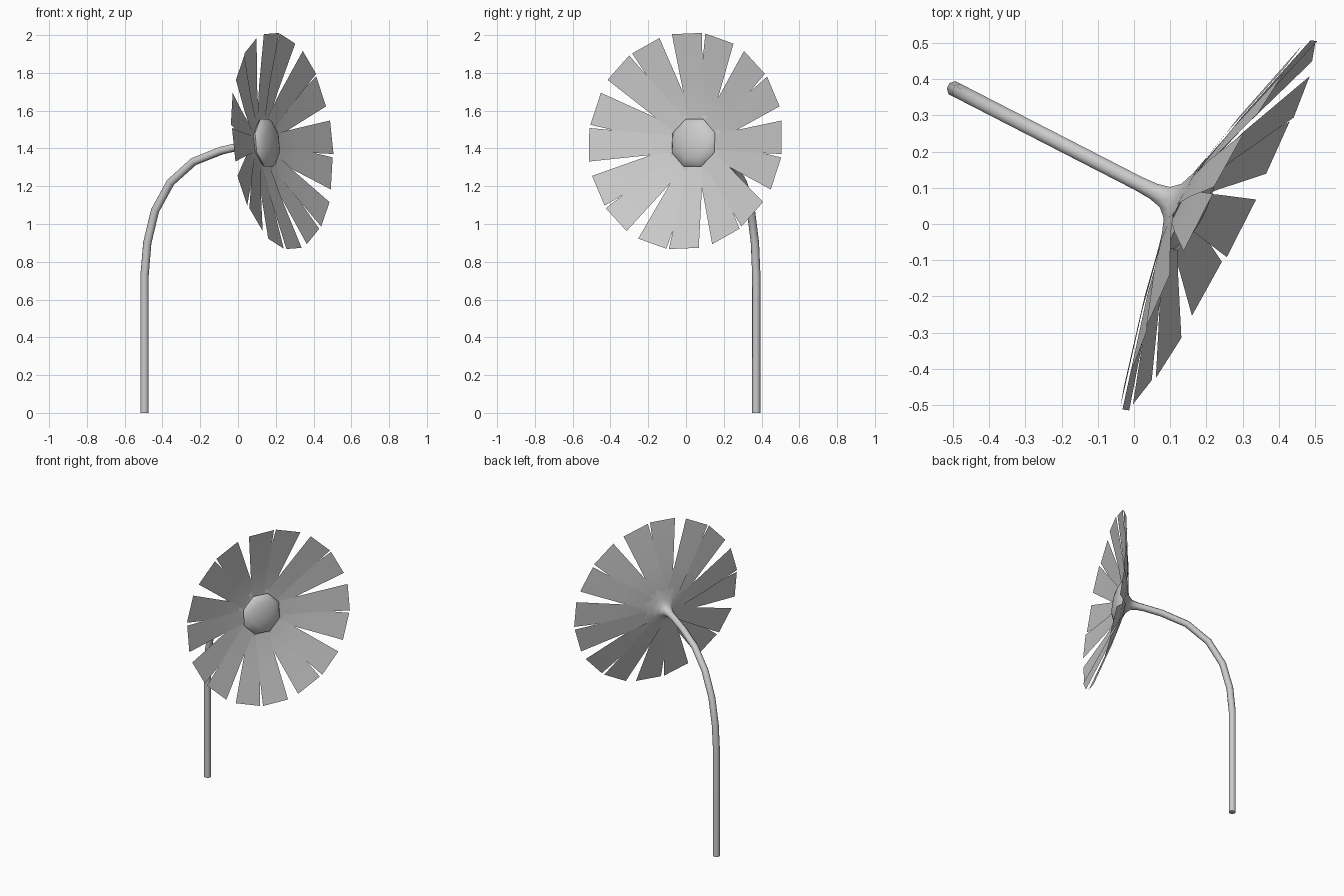
import bpy, bmesh
from math import radians, sin, cos, pi
from mathutils import Vector, Matrix

if "Cube" in bpy.data.objects:
    bpy.data.objects.remove(bpy.data.objects["Cube"])

# Flower plane: local x = facing direction, y = sideways, z = up
TURN = Matrix.Rotation(radians(-27.2), 4, 'Z')
SIDE = 0.105
TILT = radians(5.7)
HEAD = (TURN @ Matrix.Translation((0.088, SIDE, 1.427))
        @ Matrix.Rotation(-TILT, 4, 'Y'))


def finish(name, bm, smooth=None):
    mesh = bpy.data.meshes.new(name)
    bm.to_mesh(mesh)
    bm.free()
    obj = bpy.data.objects.new(name, mesh)
    bpy.context.collection.objects.link(obj)
    if smooth:
        bpy.ops.object.select_all(action='DESELECT')
        obj.select_set(True)
        bpy.context.view_layer.objects.active = obj
        bpy.ops.object.shade_smooth_by_angle(angle=radians(smooth))
    return obj


def loft(name, rings, sides, start=0.0, smooth=50):
    """Skin a list of (matrix, centre, radius, pitch) rings lying across local x."""
    bm = bmesh.new()
    loops = []
    for mat, centre, r, pitch in rings:
        up = Vector((-sin(pitch), 0, cos(pitch)))
        loop = []
        for k in range(sides):
            a = start + 2 * pi * k / sides
            p = Vector(centre) + r * (cos(a) * up + sin(a) * Vector((0, 1, 0)))
            loop.append(bm.verts.new(mat @ p))
        loops.append(loop)
    for a, b in zip(loops, loops[1:]):
        for k in range(sides):
            j = (k + 1) % sides
            bm.faces.new((a[k], a[j], b[j], b[k]))
    bm.faces.new(loops[0][::-1])
    bm.faces.new(loops[-1])
    bmesh.ops.recalc_face_normals(bm, faces=bm.faces)
    return finish(name, bm, smooth)


# Bent stem that flares into the calyx behind the petals
path = [(-0.61, 0, 90), (-0.61, 0.73, 88), (-0.594, 0.9, 79), (-0.548, 1.07, 68),
        (-0.456, 1.22, 51), (-0.318, 1.33, 31), (-0.155, 1.388, 16), (-0.04, 1.412, 9)]
rings = [(TURN, (n, SIDE, z), 0.022, radians(p)) for n, z, p in path]
flare = [(-0.08, 0.025), (-0.045, 0.034), (-0.02, 0.058), (-0.004, 0.1), (0.012, 0.16)]
rings += [(HEAD, (h, 0, 0), r, 0) for h, r in flare]
loft("stem", rings, 8, pi / 8)

# Two rings of eight cupped, square-ended petals
PROFILE = [(0.03, 0.0), (0.14, 0.014), (0.3, 0.05), (0.572, 0.125)]


def petal_ring(name, offset, back):
    bm = bmesh.new()
    for k in range(8):
        spin = HEAD @ Matrix.Rotation(-radians(45 * k + offset), 4, 'X')
        rows = []
        for r, h in PROFILE:
            w = 0.032 + 0.1 * r
            rows.append([bm.verts.new(spin @ Vector((h - back, s * w, r))) for s in (-1, 1)])
        for a, b in zip(rows, rows[1:]):
            bm.faces.new((a[0], a[1], b[1], b[0]))
    return finish(name, bm, 40)


petal_ring("front_petals", -2, 0.0)
petal_ring("back_petals", 17.5, 0.006)

# Octagonal domed flower centre
dome = [(0.0, 0.11), (0.03, 0.137), (0.045, 0.125), (0.06, 0.09), (0.068, 0.045), (0.07, 0.01)]
loft("flower_centre", [(HEAD, (h, 0, 0), r, 0) for h, r in dome], 8, pi / 8)
